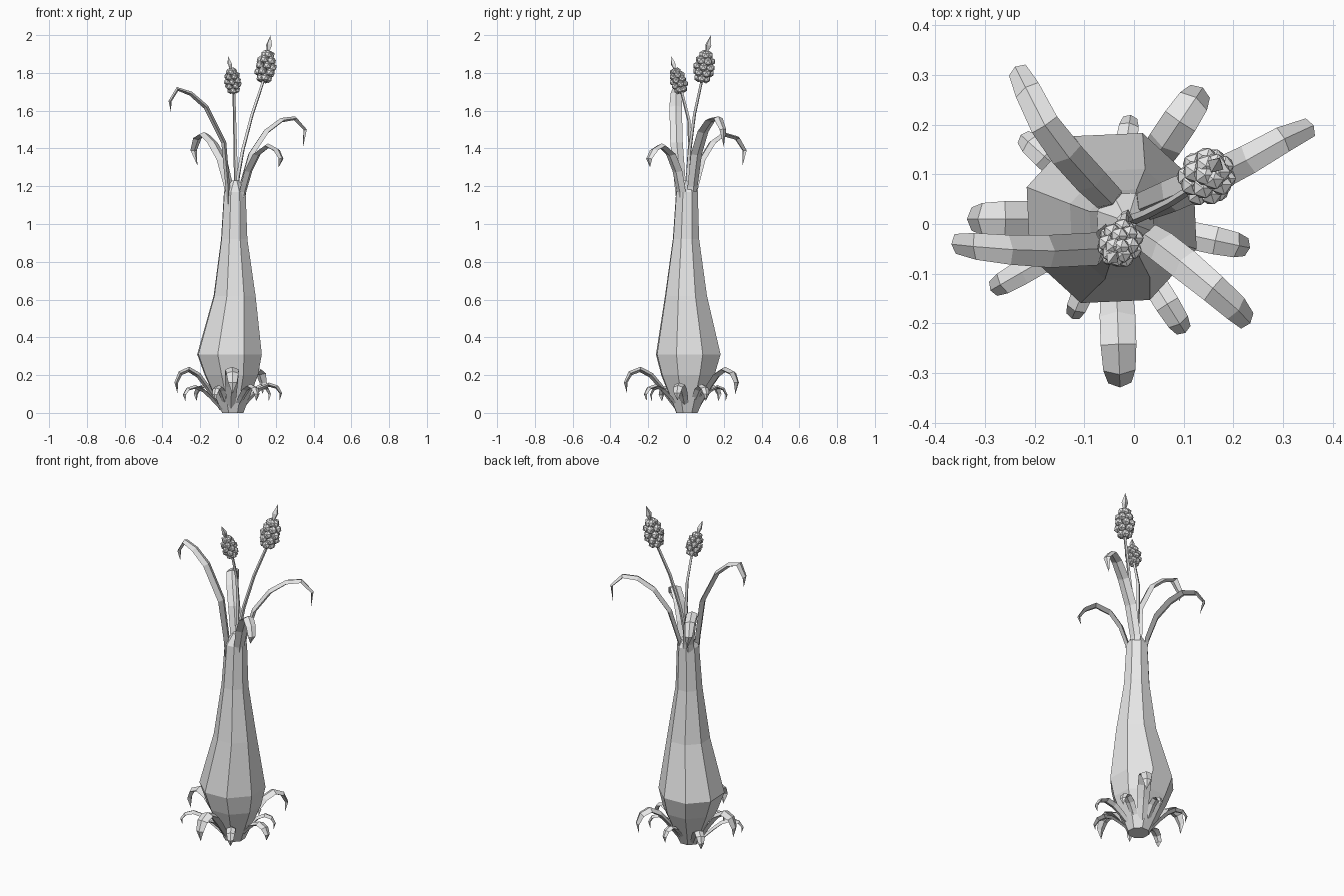
import bpy, bmesh, math
from mathutils import Vector, Matrix

if "Cube" in bpy.data.objects:
    bpy.data.objects.remove(bpy.data.objects["Cube"])

grey = bpy.data.materials.new("pale_grey")
grey.use_nodes = True
grey.diffuse_color = (0.8, 0.8, 0.8, 1)
grey.node_tree.nodes["Principled BSDF"].inputs["Base Color"].default_value = (0.8, 0.8, 0.8, 1)


def finish(bm, name):
    bmesh.ops.remove_doubles(bm, verts=bm.verts, dist=0.0005)
    bmesh.ops.recalc_face_normals(bm, faces=bm.faces)
    mesh = bpy.data.meshes.new(name)
    bm.to_mesh(mesh)
    bm.free()
    mesh.materials.append(grey)
    obj = bpy.data.objects.new(name, mesh)
    bpy.context.collection.objects.link(obj)
    return obj


def skin(bm, rings):
    """Bridge a list of vertex rings and cap both ends."""
    loops = [[bm.verts.new(p) for p in ring] for ring in rings]
    n = len(loops[0])
    for a, b in zip(loops, loops[1:]):
        for i in range(n):
            j = (i + 1) % n
            bm.faces.new((a[i], a[j], b[j], b[i]))
    bm.faces.new(loops[0])
    bm.faces.new(loops[-1])


def sweep(bm, points, widths, thick=1.0):
    """Diamond section along a path; thick is the height to width ratio."""
    pts = [Vector(p) for p in points]
    run = pts[-1] - pts[0]
    side = Vector((-run.y, run.x, 0)).normalized()
    rings = []
    for i, p in enumerate(pts):
        tangent = (pts[min(i + 1, len(pts) - 1)] - pts[max(i - 1, 0)]).normalized()
        up = tangent.cross(side).normalized()
        w = widths[i]
        rings.append([p + side * w, p + up * w * thick, p - side * w, p - up * w * thick])
    skin(bm, rings)


# Bulb body: eight-sided, swelling low and narrowing to a long neck
body = [(0, -.028, .005, .06), (.2, -.035, .01, .15), (.31, -.045, .012, .182),
        (.62, -.018, 0, .118), (.92, -.02, 0, .074), (1.17, -.017, .005, .061),
        (1.23, -.015, .005, .02)]
bm = bmesh.new()
skin(bm, [[(cx + r * math.cos(math.radians(25 + 45 * i)),
            cy + r * math.sin(math.radians(25 + 45 * i)), z) for i in range(8)]
          for z, cx, cy, r in body])
finish(bm, "bulb_body")

# Long drooping leaves growing from the neck
leaf_paths = {
    "leaf_right": [(-.05, -.02, .95), (-.055, -.03, 1.2), (-.075, -.05, 1.43), (-.17, -.055, 1.62),
                   (-.25, -.052, 1.69), (-.32, -.045, 1.715), (-.36, -.04, 1.65), (-.355, -.04, 1.59)],
    "leaf_left": [(.005, .02, .95), (.02, .035, 1.2), (.07, .055, 1.37), (.15, .09, 1.49),
                  (.23, .13, 1.55), (.30, .17, 1.56), (.355, .195, 1.50), (.345, .2, 1.41)],
    "leaf_front": [(.0, -.02, .95), (.025, -.025, 1.17), (.055, -.045, 1.28), (.10, -.08, 1.37),
                   (.16, -.13, 1.415), (.205, -.17, 1.39), (.228, -.195, 1.345), (.215, -.19, 1.30)],
    "leaf_back": [(-.03, .02, .95), (-.05, .05, 1.2), (-.085, .085, 1.34), (-.135, .14, 1.43),
                  (-.18, .2, 1.475), (-.215, .27, 1.455), (-.235, .31, 1.39), (-.215, .3, 1.31)],
}
for name, path in leaf_paths.items():
    bm = bmesh.new()
    sweep(bm, path, [.012, .03, .033, .033, .03, .027, .02, 0], .4)
    finish(bm, name)

# Curled roots around the base: angle, reach, height factor, half width
root_curve = [(.05, .02), (.125, .14), (.17, .2), (.22, .23), (.265, .21), (.287, .16), (.28, .1)]
roots = [(180, 1, 1, .036), (272, 1.15, 1, .036), (56, 1.08, 1, .036),
         (348, .95, .65, .028), (210, .98, .6, .025), (302, .92, .62, .025),
         (138, .86, .62, .025), (81, .72, .6, .022), (247, .74, .6, .022), (25, .8, .62, .025)]
for k, (angle, reach, height, half) in enumerate(roots):
    c, s = math.cos(math.radians(angle)), math.sin(math.radians(angle))
    bm = bmesh.new()
    sweep(bm, [(-.04 + r * reach * c, .01 + r * reach * s, z * height) for r, z in root_curve],
          [half * f for f in (.6, .9, 1, 1, .9, .65, 0)], .4)
    finish(bm, f"root_{k + 1}")


def flower(name, stem, bottom, top, tip, size):
    """Stalk, cluster of faceted beads, and a pointed bud on the end."""
    bm = bmesh.new()
    sweep(bm, stem + [bottom], [.011, .011, .01, .009, .008])
    finish(bm, name + "_stalk")

    low, high, end = Vector(bottom), Vector(top), Vector(tip)
    turn = (high - low).to_track_quat('Z', 'Y')
    bm = bmesh.new()
    for k, spread in enumerate((.022, .036, .037, .032, .016)):
        centre = low.lerp(high, .05 + k * .22)
        for i in range(5):
            a = math.tau * (i + .5 * (k % 2)) / 5
            offset = turn @ Vector((math.cos(a), math.sin(a), 0)) * spread * size
            bmesh.ops.create_icosphere(bm, subdivisions=1, radius=.024 * size,
                                       matrix=Matrix.Translation(centre + offset))
    finish(bm, name + "_beads")

    bm = bmesh.new()
    sweep(bm, [high, high.lerp(end, .45), end], [.006, .018 * size, 0])
    finish(bm, name + "_bud")


flower("tall_flower", [(-.01, .005, 1.12), (0, .01, 1.25), (.025, .02, 1.39), (.075, .045, 1.58)],
       (.137, .085, 1.765), (.158, .108, 1.905), (.172, .132, 2.0), 1)
flower("short_flower", [(-.01, .005, 1.12), (-.012, .012, 1.28), (-.015, .02, 1.42), (-.018, .015, 1.55)],
       (-.022, -.025, 1.705), (-.036, -.058, 1.815), (-.053, -.08, 1.89), .8)
